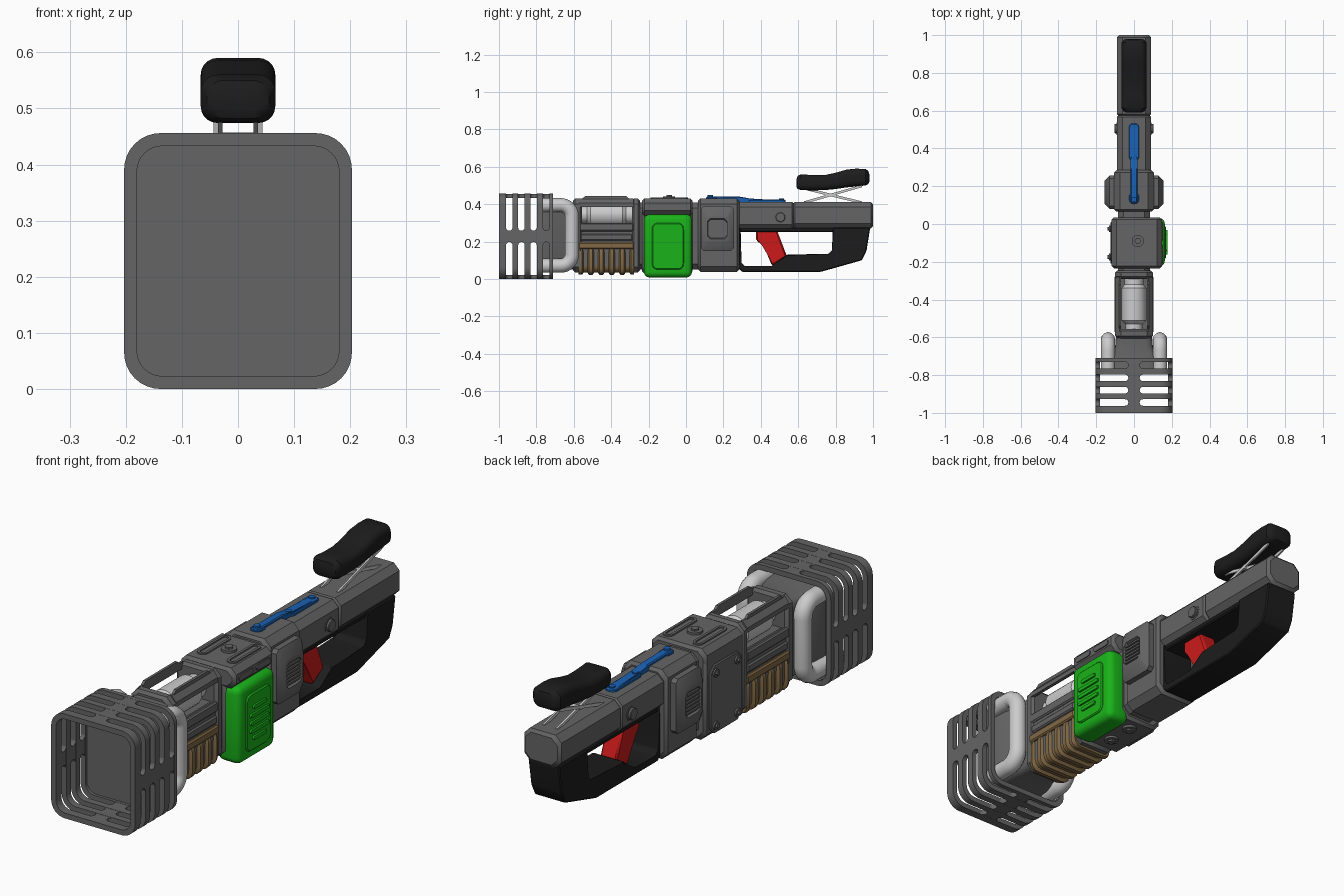
import bpy, bmesh
from math import sin, cos, pi
from mathutils import Vector

if "Cube" in bpy.data.objects:
    bpy.data.objects.remove(bpy.data.objects["Cube"])


def mat(name, c):
    m = bpy.data.materials.new(name)
    m.diffuse_color = (*c, 1)
    m.use_nodes = True
    m.node_tree.nodes["Principled BSDF"].inputs["Base Color"].default_value = m.diffuse_color
    return m


GREY = mat("body_grey", (0.13, 0.13, 0.13))
LIGHT = mat("light_grey", (0.6, 0.6, 0.6))
BLACK = mat("black", (0.012, 0.012, 0.012))
GREEN = mat("green", (0.01, 0.45, 0.01))
BROWN = mat("brown", (0.22, 0.14, 0.06))
RED = mat("red", (0.6, 0.01, 0.01))
BLUE = mat("blue", (0.01, 0.12, 0.45))


def finish(name, bm, m, bevel=0, seg=1):
    if bevel:
        bmesh.ops.bevel(bm, geom=bm.edges[:], offset=bevel, segments=seg, profile=0.5,
                        affect='EDGES', clamp_overlap=True)
    bmesh.ops.recalc_face_normals(bm, faces=bm.faces)
    me = bpy.data.meshes.new(name)
    bm.to_mesh(me)
    bm.free()
    me.materials.append(m)
    ob = bpy.data.objects.new(name, me)
    bpy.context.collection.objects.link(ob)
    return ob


def skin(name, loops, m, closed=False, bevel=0, seg=1):
    """Join equal-length point loops; cap the ends, or join last to first if closed."""
    bm = bmesh.new()
    vs = [[bm.verts.new(p) for p in lp] for lp in loops]
    n = len(vs[0])
    for a, b in (zip(vs, vs[1:] + vs[:1]) if closed else zip(vs, vs[1:])):
        for i in range(n):
            bm.faces.new((a[i], a[(i + 1) % n], b[(i + 1) % n], b[i]))
    if not closed:
        bm.faces.new(vs[0])
        bm.faces.new(vs[-1])
    return finish(name, bm, m, bevel, seg)


def prism(name, pts, axis, a, b, m=GREY, bevel=0, seg=1):
    put = {'x': lambda p, t: (t, p[0], p[1]), 'y': lambda p, t: (p[0], t, p[1]),
           'z': lambda p, t: (p[0], p[1], t)}[axis]
    return skin(name, [[put(p, t) for p in pts] for t in (a, b)], m, False, bevel, seg)


def box(name, x, y, z, m=GREY, bevel=0.006, seg=1):
    return prism(name, [(x[0], y[0]), (x[1], y[0]), (x[1], y[1]), (x[0], y[1])], 'z', *z, m, bevel, seg)


def rr(cx, cz, w, h, r, n=6):
    """Rounded rectangle; n=1 gives chamfered corners."""
    out = []
    for k, (sx, sz) in enumerate([(1, 1), (-1, 1), (-1, -1), (1, -1)]):
        for i in range(n + 1):
            a = (k + i / n) * pi / 2
            out.append((cx + sx * (w / 2 - r) + r * cos(a), cz + sz * (h / 2 - r) + r * sin(a)))
    return out


def loft(name, secs, m=GREY, n=1, closed=False):
    """Sections along y: (y, cx, cz, width, height, corner)."""
    return skin(name, [[(x, s[0], z) for x, z in rr(*s[1:], n)] for s in secs], m, closed)


def block(name, y0, y1, x0, x1, z0, z1, c=0.03, e=0.012, m=GREY):
    """Chamfered block along y with tapered ends."""
    cx, cz, w, h = (x0 + x1) / 2, (z0 + z1) / 2, x1 - x0, z1 - z0
    s, f = (cx, cz, w - 2 * e, h - 2 * e, c), (cx, cz, w, h, c)
    return loft(name, [(y0, *s), (y0 + e, *f), (y1 - e, *f), (y1, *s)], m)


def cyl(name, p, axis, length, r, m=GREY, n=20, bevel=0.0):
    i = 'xyz'.index(axis)
    q = [p[j] for j in range(3) if j != i]
    pts = [(q[0] + r * cos(2 * pi * k / n), q[1] + r * sin(2 * pi * k / n)) for k in range(n)]
    return prism(name, pts, axis, p[i], p[i] + length, m, bevel)


def bolt(name, p, axis, sign, r):
    cyl(name + "_washer", p, axis, sign * 0.012, r)
    cyl(name + "_head", p, axis, sign * 0.02, r * 0.55, n=6)


# Front cage: five rings joined by scalloped bars
slots = [-0.945, -0.88, -0.815, -0.747]
hw, CZ = 0.0175, 0.228
edges = [-1.0] + [s + d for s in slots for d in (-hw, hw)] + [-0.71]
outer, inner = (0, CZ, 0.406, 0.456, 0.065), (0, CZ, 0.36, 0.41, 0.045)
for a, b in zip(edges[::2], edges[1::2]):
    loft("cage_ring", [(a, *outer), (b, *outer), (b, *inner), (a, *inner)], GREY, 8, True)
side = [(0.03 + hw * (1 - cos(t)), s + hw * sin(t))
        for s in slots for t in [(-3 + k) * pi / 6 for k in range(7)]]
bar = [(0.03, -0.99)] + side + [(0.03, -0.715)]
bar += [(-x, y) for x, y in reversed(bar)]
for sg in (1, -1):
    prism("cage_bar", bar, 'z', CZ + sg * 0.206, CZ + sg * 0.2275)
    prism("cage_side_bar", [(y, CZ + x) for x, y in bar], 'x', sg * 0.181, sg * 0.2025)
loft("cage_back_plate", [(-0.785, *inner), (-0.77, *inner)], GREY, 8)
loft("neck", [(-0.77, 0, 0.228, 0.27, 0.37, 0.05), (-0.70, 0, 0.228, 0.26, 0.36, 0.05),
              (-0.65, 0, 0.23, 0.20, 0.35, 0.04), (-0.585, 0, 0.23, 0.19, 0.36, 0.04)], GREY, 4)

# Side hoses
for sg in (1, -1):
    cu = bpy.data.curves.new("side_hose", 'CURVE')
    cu.dimensions = '3D'
    cu.bevel_depth, cu.bevel_resolution, cu.use_fill_caps = 0.0375, 4, True
    arc = [(-0.67 + 0.06 * sin(k * pi / 16), 0.335 + 0.06 * cos(k * pi / 16)) for k in range(9)]
    path = [(-0.775, 0.395)] + arc
    path += [(y, 0.466 - z) for y, z in reversed(path)]
    sp = cu.splines.new('POLY')
    sp.points.add(len(path) - 1)
    for pt, (y, z) in zip(sp.points, path):
        pt.co = (sg * 0.1375, y, z, 1)
    cu.materials.append(LIGHT)
    bpy.context.collection.objects.link(bpy.data.objects.new("side_hose", cu))

# Barrel housing with open windows and a light canister inside
block("barrel_front_collar", -0.605, -0.555, -0.1, 0.1, 0.035, 0.43)
block("barrel_rear_collar", -0.29, -0.245, -0.1, 0.1, 0.035, 0.43)
block("barrel_lower", -0.57, -0.28, -0.092, 0.092, 0.05, 0.295, 0.02, 0.002)
for sg in (1, -1):
    prism("barrel_top_rail", [(sg * x, z) for x, z in
          [(0.068, 0.43), (0.078, 0.43), (0.1, 0.405), (0.1, 0.385), (0.086, 0.385), (0.068, 0.4)]],
          'y', -0.57, -0.28)
    prism("barrel_raised_rim", [(-0.56, 0.425), (-0.30, 0.425), (-0.32, 0.443), (-0.54, 0.443)],
          'x', sg * 0.068, sg * 0.08)
    box("barrel_window_sill", sorted((sg * 0.08, sg * 0.1)), (-0.57, -0.28), (0.255, 0.3))
    box("barrel_side_strip", sorted((sg * 0.08, sg * 0.1)), (-0.565, -0.285), (0.205, 0.24))
loft("canister", [(y, 0, 0.345, 2 * r, 2 * r, r * 0.999) for y, r in
     [(-0.56, 0.045), (-0.53, 0.045), (-0.51, 0.065), (-0.34, 0.065), (-0.32, 0.05), (-0.285, 0.05)]], LIGHT, 8)

# Brown ribbed foregrip
ribs = [(-0.575, 0, 0.1, 0.195, 0.15, 0.035)]
for k in range(5):
    y = -0.537 + k * 0.056
    for d, s in ((-0.018, 0), (-0.01, 0.012), (0.01, 0.012), (0.018, 0)):
        ribs.append((y + d, 0, 0.1, 0.208 - 2 * s, 0.155 - 2 * s, 0.035))
ribs.append((-0.278, 0, 0.1, 0.195, 0.15, 0.035))
loft("foregrip_ribs", ribs, BROWN, 3)
box("foregrip_band", (-0.104, 0.104), (-0.575, -0.278), (0.16, 0.197), BROWN)

# Middle block, its raised details and bolts
block("middle_core", -0.28, 0.1, -0.085, 0.085, 0.05, 0.41)
block("middle_block", -0.235, 0.035, -0.118, 0.1, 0.03, 0.43)
block("middle_cap", -0.235, 0.035, -0.118, 0.148, 0.34, 0.43, 0.025)
for x in (-0.052, 0.092):
    skin("top_slot_rim", [[(px, py, z) for px, py in rr(x, -0.09, w, l, w / 2 - 0.001, 4)] for w, l, z in
         [(0.046, 0.2, 0.425), (0.046, 0.2, 0.436), (0.024, 0.178, 0.436), (0.024, 0.178, 0.425)]], GREY, True)
bolt("top_bolt", (0.02, -0.09, 0.428), 'z', 1, 0.032)
for y in (-0.16, -0.04):
    prism("cap_slot", rr(y, 0.385, 0.095, 0.026, 0.012, 4), 'x', 0.14, 0.153)
    bolt("bottom_bolt", (0, y + 0.01, 0.032), 'z', -1, 0.03)
prism("left_plate", rr(-0.1, 0.2, 0.22, 0.3, 0.03, 1), 'x', -0.11, -0.125, GREY, 0.004)
for y in (-0.175, -0.025):
    for z in (0.085, 0.315):
        bolt("plate_bolt", (-0.12, y, z), 'x', -1, 0.018)

# Green battery pack with raised vent panel
box("battery", (0.05, 0.163), (-0.225, 0.032), (0.008, 0.345), GREEN, 0.03, 4)
prism("battery_panel", rr(-0.097, 0.175, 0.17, 0.25, 0.03, 4), 'x', 0.15, 0.17, GREEN, 0.005)
for k in range(5):
    prism("battery_vent", rr(-0.097, 0.105 + 0.034 * k, 0.13 if k in (1, 2, 3) else 0.09, 0.016, 0.0075, 4),
          'x', 0.16, 0.178, GREEN)

# Receiver with side boxes
block("receiver", 0.065, 0.285, -0.105, 0.105, 0.038, 0.43)
for sg in (1, -1):
    loops = [[(sg * x, y, z) for y, z in rr(0.168, cz, w, h, 0.015, 1)] for x, cz, w, h in
             [(0.09, 0.27, 0.175, 0.24), (0.13, 0.27, 0.175, 0.24), (0.155, 0.268, 0.125, 0.15),
              (0.155, 0.268, 0.105, 0.11), (0.145, 0.268, 0.1, 0.1)]]
    skin("side_box", loops, GREY)
    for k in range(6):
        z = 0.228 + k * 0.016
        box("side_box_grille", sorted((sg * 0.14, sg * 0.152)), (0.122, 0.214), (z - 0.004, z + 0.004), GREY, 0)
    bolt("rear_bolt", (sg * 0.08, 0.505, 0.33), 'x', sg, 0.033)
    cyl("rear_bolt_boss", (sg * 0.075, 0.505, 0.33), 'x', sg * 0.028, 0.026, bevel=0.003)

# Rear body and stock
block("rear_body", 0.275, 0.575, -0.09, 0.09, 0.262, 0.412, 0.028, 0.008)
block("stock", 0.57, 1.0, -0.09, 0.09, 0.27, 0.412, 0.028, 0.012)

# Black handle loop and red trigger
prism("handle", [(0.28, 0.275), (0.28, 0.06), (0.30, 0.038), (0.72, 0.038), (0.94, 0.10), (0.965, 0.15),
                 (0.985, 0.275), (0.785, 0.275), (0.785, 0.15), (0.765, 0.13), (0.54, 0.13), (0.46, 0.065),
                 (0.31, 0.065), (0.292, 0.085), (0.292, 0.275)], 'x', -0.075, 0.075, BLACK, 0.005)
box("handle_top", (-0.07, 0.07), (0.285, 0.80), (0.25, 0.275), BLACK)
prism("trigger", [(0.375, 0.265), (0.375, 0.205), (0.41, 0.19), (0.46, 0.07), (0.54, 0.12), (0.485, 0.265)],
      'x', -0.04, 0.04, RED, 0.008)

# Blue charging slider
prism("slider", [(0.11, 0.42), (0.11, 0.442), (0.29, 0.44), (0.35, 0.425), (0.53, 0.425), (0.53, 0.405), (0.3, 0.405)],
      'x', -0.018, 0.018, BLUE, 0.004)
prism("slider_rear_pad", rr(0, 0.433, 0.052, 0.2, 0.02, 3), 'z', 0.405, 0.422, BLUE, 0.003)
prism("slider_front_pad", rr(0, 0.137, 0.052, 0.06, 0.02, 3), 'z', 0.42, 0.437, BLUE, 0.003)
for y, z in ((0.13, 0.435), (0.35, 0.415), (0.51, 0.415)):
    cyl("slider_pin", (0, y, z), 'z', 0.015, 0.014, BLUE, 12)

# Cheek pad on crossed legs
pad = [(0.59, 0.53, 0.495, 0.08), (0.596, 0.55, 0.482, 0.11), (0.615, 0.56, 0.475, 0.133), (0.68, 0.555, 0.474, 0.133),
       (0.74, 0.555, 0.475, 0.133), (0.80, 0.568, 0.481, 0.133), (0.86, 0.585, 0.49, 0.133),
       (0.91, 0.59, 0.495, 0.133), (0.96, 0.588, 0.50, 0.133), (0.975, 0.578, 0.508, 0.11), (0.98, 0.56, 0.52, 0.08)]
loft("cheek_pad", [(y, 0, (t + b) / 2, w, t - b, min(0.03, (t - b) * 0.42)) for y, t, b, w in pad], BLACK, 5)
for sg in (1, -1):
    for za, zb, x in ((0.485, 0.408, 0.028), (0.408, 0.497, 0.036)):
        prism("pad_leg", [(0.63, za - 0.007), (0.94, zb - 0.007), (0.94, zb + 0.007), (0.63, za + 0.007)],
              'x', sg * x, sg * (x + 0.008), LIGHT)
cyl("pad_leg_pivot", (-0.044, 0.785, 0.449), 'x', 0.088, 0.008, LIGHT, 12)

# Shading
for ob in bpy.context.scene.objects:
    ob.select_set(ob.type == 'MESH')
    if ob.type == 'MESH':
        bpy.context.view_layer.objects.active = ob
bpy.ops.object.shade_smooth_by_angle(angle=0.6)
